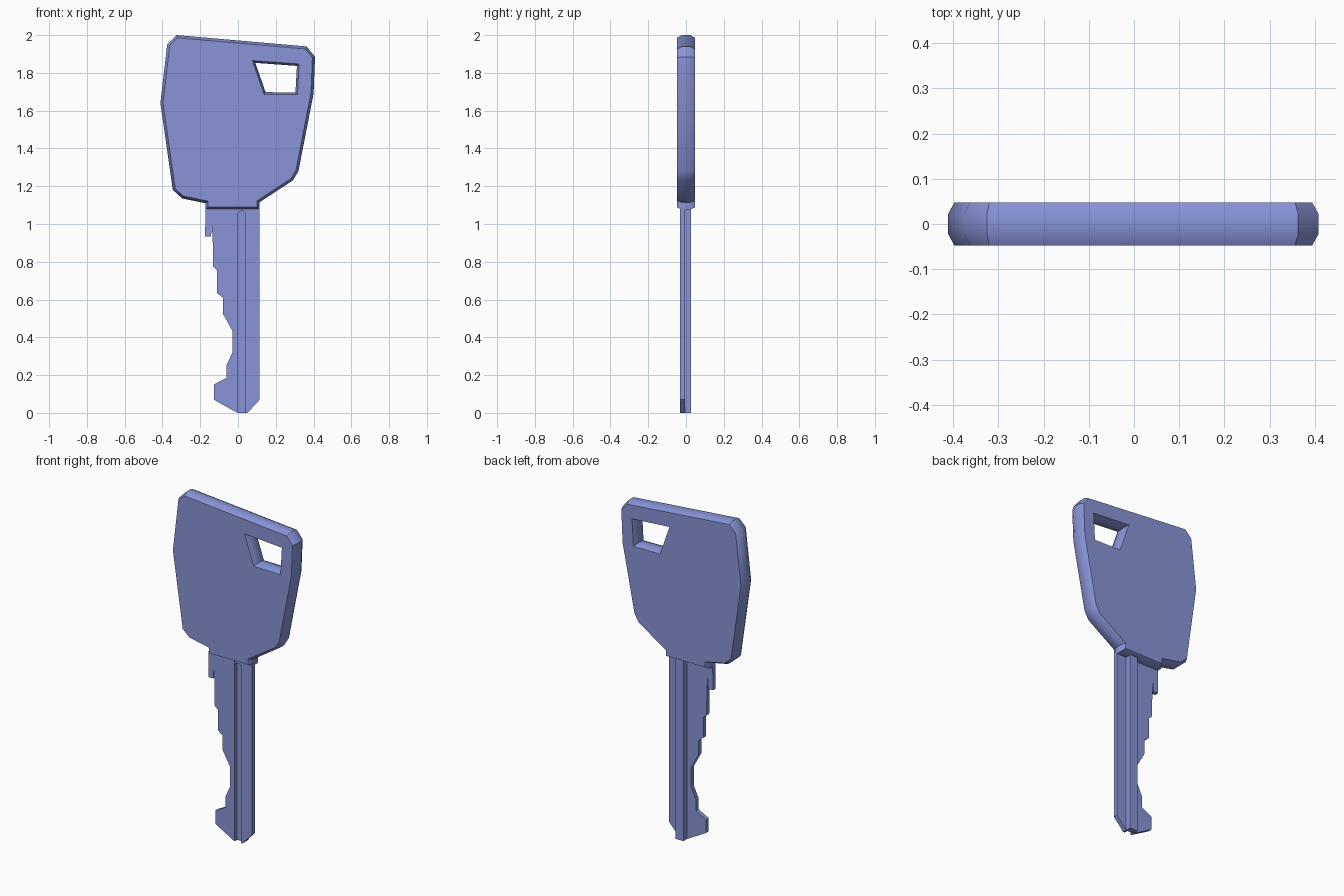
import bpy, bmesh, math
from mathutils import Vector

cube = bpy.data.objects.get("Cube")
if cube:
    bpy.data.objects.remove(cube, do_unlink=True)

# Single periwinkle colour for the whole key
BLUE = (0.25, 0.30, 0.69, 1.0)
mat = bpy.data.materials.new("periwinkle_blue")
mat.use_nodes = True
mat.diffuse_color = BLUE
bsdf = mat.node_tree.nodes["Principled BSDF"]
bsdf.inputs["Base Color"].default_value = BLUE
bsdf.inputs["Roughness"].default_value = 0.6


def inset(points, amount):
    """Mitred inward offset of a clockwise outline (negative grows it)."""
    pts = [Vector(p) for p in points]
    out = []
    for i, p in enumerate(pts):
        a = (p - pts[i - 1]).normalized()
        b = (pts[(i + 1) % len(pts)] - p).normalized()
        na, nb = Vector((a.y, -a.x)), Vector((b.y, -b.x))
        out.append(p + (na + nb) * amount / (1 + na.dot(nb)))
    return out


def finish(bm, name):
    bmesh.ops.recalc_face_normals(bm, faces=bm.faces)
    mesh = bpy.data.meshes.new(name)
    bm.to_mesh(mesh)
    bm.free()
    mesh.materials.append(mat)
    obj = bpy.data.objects.new(name, mesh)
    bpy.context.collection.objects.link(obj)
    bpy.ops.object.select_all(action='DESELECT')
    obj.select_set(True)
    bpy.context.view_layer.objects.active = obj
    bpy.ops.object.shade_smooth_by_angle(angle=math.radians(35))
    return obj


def wall(bm, sections):
    """Skin a stack of (outline, y) sections; return the two end loops."""
    rings = [[bm.verts.new((p[0], y, p[1])) for p in pts] for pts, y in sections]
    n = len(rings[0])
    for r, s in zip(rings, rings[1:]):
        for i in range(n):
            j = (i + 1) % n
            bm.faces.new((r[i], r[j], s[j], s[i]))
    return [[bm.edges.get((r[i], r[(i + 1) % n])) for i in range(n)]
            for r in (rings[0], rings[-1])]


def plate(name, outline, y0, y1):
    bm = bmesh.new()
    for loop in wall(bm, [(outline, y0), (outline, y1)]):
        bmesh.ops.triangle_fill(bm, edges=loop, use_beauty=True, normal=(0, -1, 0))
    return finish(bm, name)


# Bow: chamfered slab with a chamfered keyring hole
bow = [(-0.325, 2.0), (0.363, 1.94), (0.408, 1.885), (0.40, 1.69), (0.32, 1.28),
       (0.29, 1.23), (0.114, 1.115), (0.114, 1.075), (-0.172, 1.075),
       (-0.172, 1.11), (-0.295, 1.135), (-0.345, 1.18), (-0.411, 1.64),
       (-0.375, 1.95)]
hole = [(0.092, 1.853), (0.312, 1.837), (0.304, 1.696), (0.146, 1.698)]
half, shoulder, rim = 0.048, 0.022, 0.014


def slab(outline, amount):
    edge = inset(outline, amount)
    return [(edge, -half), (outline, -shoulder), (outline, shoulder), (edge, half)]


bm = bmesh.new()
outer = wall(bm, slab(bow, rim))
inner = wall(bm, slab(hole, -rim * 0.8))
for a, b in zip(outer, inner):
    bmesh.ops.triangle_fill(bm, edges=a + b, use_beauty=True, normal=(0, -1, 0))
finish(bm, "bow")

# Blade: toothed plate and spine plate on either side of the front groove
TOP = 1.09
teeth = [(0, TOP), (0, 0), (-0.012, 0.005), (-0.128, 0.07), (-0.128, 0.15),
         (-0.062, 0.185), (-0.062, 0.25), (-0.03, 0.318), (-0.03, 0.435),
         (-0.08, 0.525), (-0.08, 0.61), (-0.112, 0.635), (-0.112, 0.757),
         (-0.132, 0.775), (-0.134, 0.93), (-0.14, 1.0), (-0.142, 0.935),
         (-0.174, 0.935), (-0.172, TOP)]
spine = [(0.04, TOP), (0.115, TOP), (0.115, 0.07), (0.05, 0), (0.04, 0)]
plate("toothed_plate", teeth, -0.031, -0.006)
plate("spine_plate", spine, -0.031, -0.006)

# Raised rib behind the groove, and the plug closing the groove's upper end
rib = [(-0.002, TOP), (0.05, TOP), (0.05, 0.0), (-0.002, 0.0)]
plate("back_rib", rib, -0.008, 0.027)
plug = [(-0.001, TOP), (0.041, TOP), (0.041, 1.055), (0.03, 1.068),
        (0.01, 1.068), (-0.001, 1.055)]
plate("groove_end", plug, -0.0305, -0.007)
